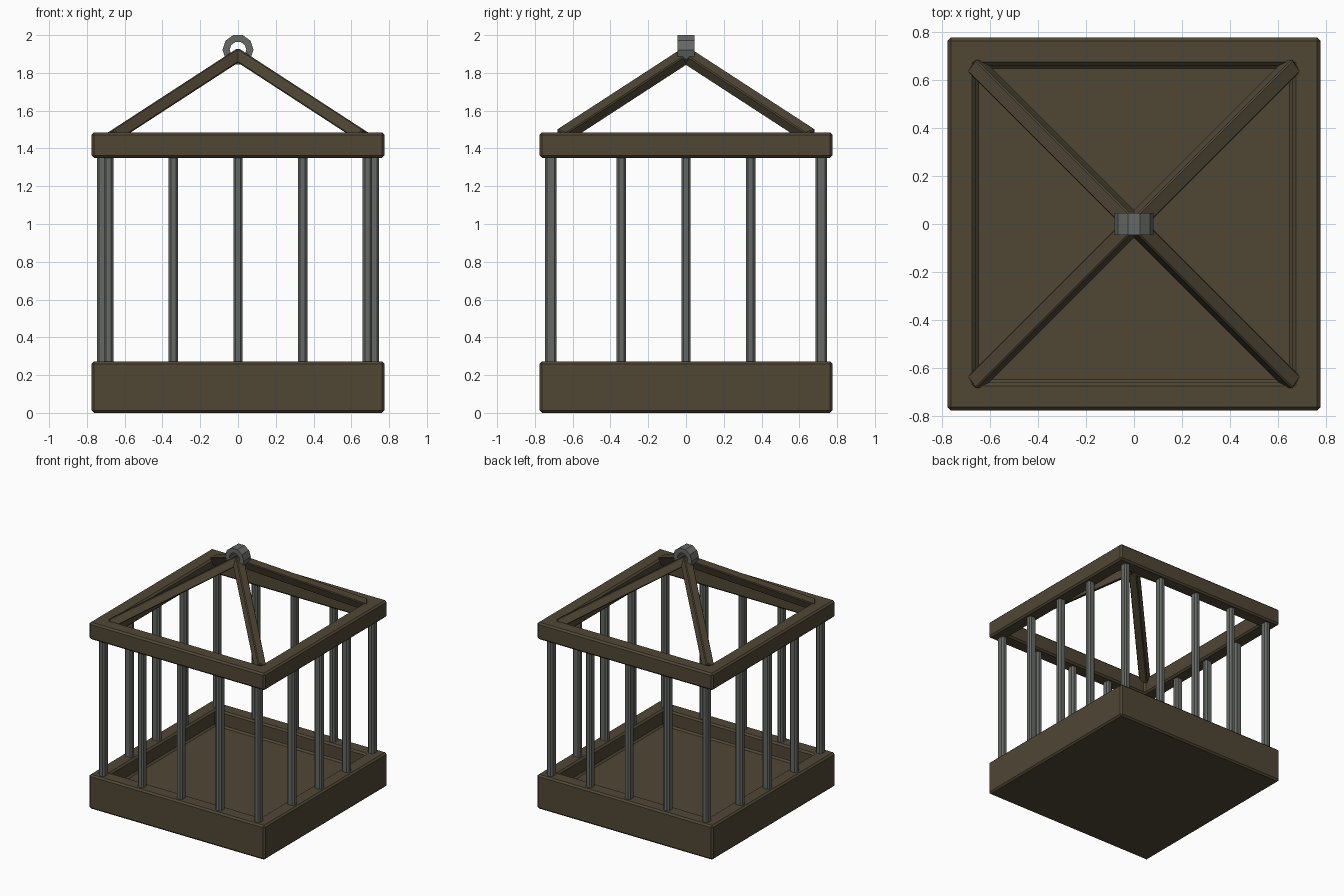
import bpy, bmesh, math
from mathutils import Vector, Matrix

if "Cube" in bpy.data.objects:
    bpy.data.objects.remove(bpy.data.objects["Cube"])


def material(name, rgb):
    m = bpy.data.materials.new(name)
    m.diffuse_color = (*rgb, 1)
    m.use_nodes = True
    m.node_tree.nodes["Principled BSDF"].inputs["Base Color"].default_value = m.diffuse_color
    return m


WOOD = material("dark_wood", (0.080, 0.063, 0.036))
IRON = material("grey_iron", (0.130, 0.140, 0.127))


def finish(bm, name, mat, bevel=0.0):
    bmesh.ops.recalc_face_normals(bm, faces=bm.faces)
    mesh = bpy.data.meshes.new(name)
    bm.to_mesh(mesh)
    bm.free()
    mesh.materials.append(mat)
    ob = bpy.data.objects.new(name, mesh)
    bpy.context.collection.objects.link(ob)
    if bevel:
        mod = ob.modifiers.new("bevel", 'BEVEL')
        mod.width = bevel
        mod.segments = 1
        mod.limit_method = 'ANGLE'
        mod.angle_limit = math.radians(30)
    return ob


def square_sweep(name, profile, mat, bevel, closed):
    """Sweep a (half width, z) profile round a square; open ends are capped."""
    bm = bmesh.new()
    loops = [[bm.verts.new((sx * h, sy * h, z))
              for sx, sy in ((-1, -1), (1, -1), (1, 1), (-1, 1))]
             for h, z in profile]
    pairs = list(zip(loops, loops[1:]))
    if closed:
        pairs.append((loops[-1], loops[0]))
    else:
        bm.faces.new(loops[0])
        bm.faces.new(loops[-1])
    for a, b in pairs:
        for i in range(4):
            j = (i + 1) % 4
            bm.faces.new((a[i], a[j], b[j], b[i]))
    return finish(bm, name, mat, bevel)


def box(name, matrix, size, mat, bevel):
    bm = bmesh.new()
    bmesh.ops.create_cube(bm, size=1)
    bmesh.ops.scale(bm, vec=size, verts=bm.verts)
    bmesh.ops.transform(bm, matrix=matrix, verts=bm.verts)
    return finish(bm, name, mat, bevel)


# Base tray with raised rim, and open upper frame
OUT, INN = 0.775, 0.66
square_sweep("base_tray", [(OUT, 0), (OUT, 0.15), (OUT, 0.273), (INN, 0.273), (INN, 0.15)],
             WOOD, 0.013, False)
square_sweep("top_frame", [(OUT, 1.35), (OUT, 1.485), (INN, 1.485), (INN, 1.35)],
             WOOD, 0.013, True)

# Bars: five along front and back, three along each side
def bar(name, x, y, sx, sy):
    box(name, Matrix.Translation((x, y, 0.81)), (sx, sy, 1.12), IRON, 0.012)


for s, row in ((-1, "front"), (1, "back")):
    for i in range(-2, 3):
        bar(f"{row}_bar", i * 0.3425, s * 0.716, 0.05, 0.062)
for s, row in ((-1, "left"), (1, "right")):
    for i in range(-1, 2):
        bar(f"{row}_bar", s * 0.716, i * 0.3425, 0.062, 0.05)

# Four sloping roof beams meeting under the ring, each squared to the front
apex = Vector((0, 0, 1.893))
for sx in (-1, 1):
    for sy in (-1, 1):
        foot = Vector((sx * 0.66, sy * 0.66, 1.464))
        d = (foot - apex).normalized()
        u = Vector((-d.z, 0, d.x)).normalized()
        v = d.cross(u)
        m = Matrix((u, v, d)).transposed().to_4x4()
        m.translation = (apex + foot) / 2
        box("roof_beam", m, (0.066, 0.066, (foot - apex).length), WOOD, 0.006)

# Ten-sided hanging ring, axis along y
bm = bmesh.new()
N = 10
rings = []
for r, y in ((0.082, -0.045), (0.082, 0.045), (0.044, 0.045), (0.044, -0.045)):
    rings.append([bm.verts.new((r * math.cos(2 * math.pi * i / N), y,
                                1.922 + r * math.sin(2 * math.pi * i / N)))
                  for i in range(N)])
for k in range(4):
    a, b = rings[k], rings[(k + 1) % 4]
    for i in range(N):
        j = (i + 1) % N
        bm.faces.new((a[i], a[j], b[j], b[i]))
finish(bm, "hanging_ring", IRON)
